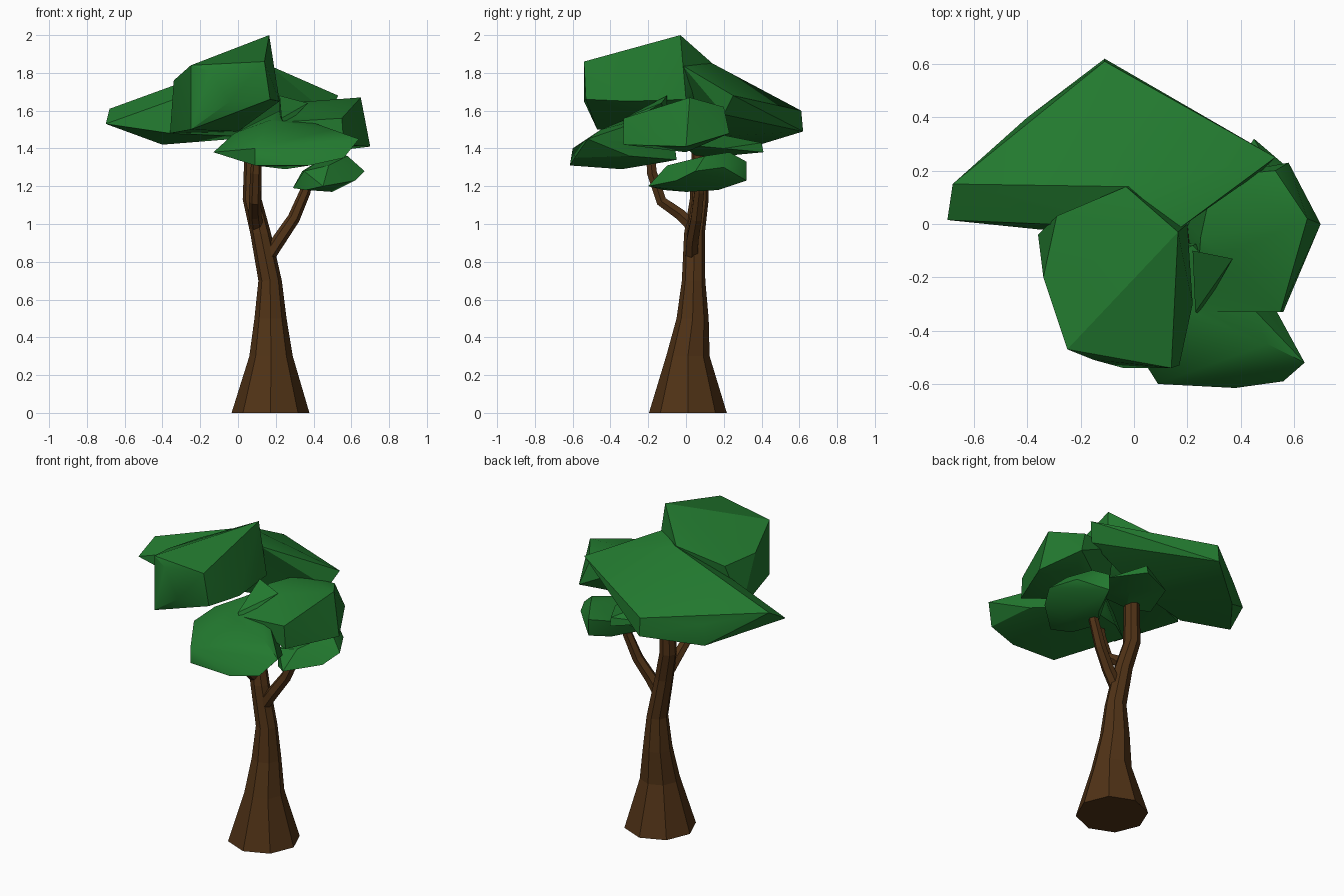
import bpy, bmesh, math
from mathutils import Vector


def material(name, rgb):
    m = bpy.data.materials.new(name)
    m.diffuse_color = (*rgb, 1)
    return m


BARK = material("bark", (0.08, 0.032, 0.008))
LEAF = material("leaf", (0.016, 0.19, 0.028))


def finish(name, bm, mat):
    bmesh.ops.recalc_face_normals(bm, faces=bm.faces)
    mesh = bpy.data.meshes.new(name)
    bm.to_mesh(mesh)
    bm.free()
    mesh.materials.append(mat)
    ob = bpy.data.objects.new(name, mesh)
    bpy.context.collection.objects.link(ob)
    return ob


def limb(name, path, sides, level=False):
    """Tapered tube through (x, y, z, radius) stations."""
    bm = bmesh.new()
    pts = [Vector(p[:3]) for p in path]
    rings = []
    for i, p in enumerate(pts):
        d = pts[min(i + 1, len(pts) - 1)] - pts[max(i - 1, 0)]
        if level:
            d = Vector((0, 0, 1))
        q = Vector((0, 0, 1)).rotation_difference(d.normalized())
        angles = [2 * math.pi * k / sides for k in range(sides)]
        rings.append([bm.verts.new(p + q @ Vector((math.cos(a), math.sin(a), 0)) * path[i][3])
                      for a in angles])
    for a, b in zip(rings, rings[1:]):
        for k in range(sides):
            j = (k + 1) % sides
            bm.faces.new((a[k], a[j], b[j], b[k]))
    bm.faces.new(rings[0])
    bm.faces.new(rings[-1])
    return finish(name, bm, BARK)


def clump(name, points):
    """Faceted leaf mass: convex hull of a few corner points."""
    bm = bmesh.new()
    for p in points:
        bm.verts.new(p)
    bmesh.ops.convex_hull(bm, input=bm.verts)
    loose = [v for v in bm.verts if not v.link_faces]
    bmesh.ops.delete(bm, geom=loose, context='VERTS')
    return finish(name, bm, LEAF)


def merge(base, others):
    """Union the other clumps into the base clump."""
    bpy.context.view_layer.objects.active = base
    for ob in others:
        mod = base.modifiers.new("merge", 'BOOLEAN')
        mod.operation = 'UNION'
        mod.solver = 'EXACT'
        mod.object = ob
        bpy.ops.object.modifier_apply(modifier=mod.name)
        bpy.data.objects.remove(ob)


# Trunk and branches
limb("trunk", [(0.172, 0.01, 0, 0.206), (0.175, 0.01, 0.3, 0.115),
               (0.172, 0.035, 0.5, 0.085), (0.17, 0.04, 0.7, 0.062),
               (0.12, 0.045, 0.95, 0.055), (0.075, 0.07, 1.13, 0.05),
               (0.08, 0.075, 1.4, 0.045)], 8, level=True)
limb("right_branch", [(0.16, 0.03, 0.83, 0.037), (0.22, 0.035, 0.92, 0.036),
                      (0.295, 0.055, 1.03, 0.033), (0.355, 0.07, 1.17, 0.029),
                      (0.375, 0.07, 1.25, 0.026)], 6)
limb("front_branch", [(0.1, 0.04, 0.98, 0.036), (0.09, -0.03, 1.05, 0.034),
                      (0.09, -0.13, 1.12, 0.032), (0.095, -0.18, 1.27, 0.03),
                      (0.1, -0.19, 1.38, 0.026)], 6)

# Top crown: front lobe merged with the wide back lobe
crown = clump("top_crown", [
    (0.165, -0.03, 2.0), (0.14, -0.54, 1.86), (-0.15, -0.51, 1.81), (-0.25, -0.47, 1.84),
    (-0.34, -0.2, 1.76), (-0.29, 0.03, 1.75), (-0.25, -0.47, 1.5), (-0.04, -0.54, 1.65),
    (0.17, -0.53, 1.66), (0.22, -0.3, 1.65), (-0.36, -0.04, 1.48), (0.0, 0.1, 1.49),
    (0.2, 0.0, 1.66), (-0.03, 0.14, 1.85)])
merge(crown, [clump("back_lobe", [
    (-0.7, 0.015, 1.53), (-0.68, 0.15, 1.61), (-0.54, 0.24, 1.59), (-0.4, 0.39, 1.42),
    (-0.4, 0.4, 1.56), (-0.11, 0.62, 1.49), (-0.11, 0.61, 1.6), (0.02, 0.53, 1.6),
    (0.53, 0.25, 1.68), (0.165, -0.02, 1.84), (-0.02, 0.14, 1.85), (-0.29, 0.035, 1.69),
    (-0.36, -0.02, 1.48), (0.48, 0.2, 1.58), (0.1, 0.12, 1.46)])])

# Middle leaf mass: right block merged with the front one, with a wedge between
middle = clump("middle_clump", [
    (0.65, 0.02, 1.67), (0.7, 0.0, 1.41), (0.55, -0.33, 1.56), (0.56, -0.33, 1.42),
    (0.53, 0.2, 1.62), (0.58, 0.23, 1.48), (0.25, -0.05, 1.64), (0.36, -0.2, 1.57),
    (0.23, -0.33, 1.54), (0.2, 0.0, 1.4), (0.3, 0.18, 1.62), (0.45, 0.0, 1.38)])
merge(middle, [
    clump("front_mass", [
        (0.64, -0.52, 1.45), (0.56, -0.59, 1.35), (0.38, -0.615, 1.31), (0.09, -0.6, 1.31),
        (0.09, -0.6, 1.4), (0.25, -0.34, 1.29), (-0.13, -0.25, 1.38), (0.17, -0.33, 1.55),
        (0.5, -0.45, 1.5), (-0.02, -0.2, 1.48), (0.52, -0.3, 1.36), (0.3, -0.05, 1.34),
        (0.05, -0.1, 1.33), (0.22, -0.08, 1.6)]),
    clump("spike", [
        (0.37, -0.13, 1.64), (0.22, -0.1, 1.68), (0.23, -0.33, 1.56), (0.22, -0.1, 1.55),
        (0.25, -0.34, 1.52)])])

# Small clump on the right branch, thin one over the trunk
clump("small_clump", [
    (0.29, 0.02, 1.19), (0.35, -0.1, 1.28), (0.36, -0.12, 1.18), (0.45, -0.2, 1.2),
    (0.48, -0.1, 1.31), (0.62, -0.05, 1.23), (0.67, 0.05, 1.28), (0.58, 0.1, 1.36),
    (0.5, 0.23, 1.38), (0.45, 0.32, 1.33), (0.45, 0.32, 1.23), (0.59, 0.2, 1.3),
    (0.5, 0.0, 1.17), (0.4, 0.17, 1.18), (0.34, 0.15, 1.28)])
clump("back_clump", [
    (0.24, 0.41, 1.38), (0.24, 0.4, 1.43), (0.0, 0.28, 1.41), (-0.08, 0.05, 1.4),
    (0.35, 0.2, 1.4), (0.1, 0.05, 1.36), (0.2, 0.2, 1.36), (0.1, 0.15, 1.48),
    (0.28, -0.02, 1.42)])

# Soft shading on gentle leaf folds, hard on the rest
for ob in bpy.data.objects:
    ob.select_set("c" in ob.name and "branch" not in ob.name)
bpy.ops.object.shade_smooth_by_angle(angle=math.radians(30))
